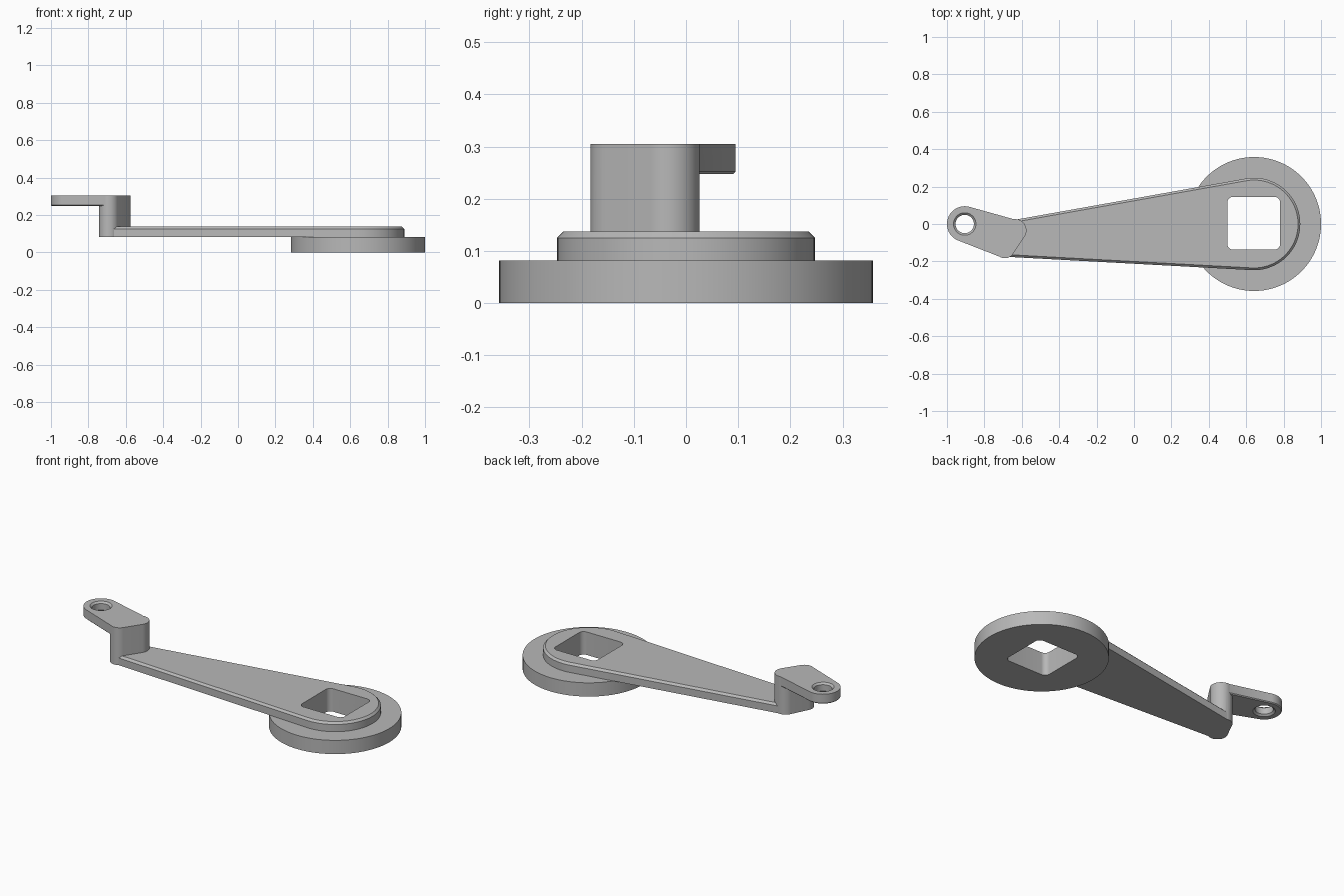
import bpy, bmesh, math
from mathutils import Vector
from mathutils.geometry import convex_hull_2d

if "Cube" in bpy.data.objects:
    bpy.data.objects.remove(bpy.data.objects["Cube"])

metal = bpy.data.materials.new("grey metal")
metal.diffuse_color = (0.48, 0.48, 0.48, 1)
metal.use_nodes = True
metal.node_tree.nodes["Principled BSDF"].inputs["Base Color"].default_value = metal.diffuse_color


def circle(x, y, r, n=96):
    return [Vector((x + r * math.cos(2 * math.pi * i / n),
                    y + r * math.sin(2 * math.pi * i / n))) for i in range(n)]


def hull(points):
    """Counter-clockwise convex outline around the points."""
    ring = [points[i] for i in convex_hull_2d(points)]
    area = sum(a.x * b.y - b.x * a.y for a, b in zip(ring, ring[1:] + ring[:1]))
    return ring if area > 0 else ring[::-1]


def inset(ring, d):
    """Move every side of a convex outline inward by d."""
    out = []
    for i, p in enumerate(ring):
        e1 = (p - ring[i - 1]).normalized()
        e2 = (ring[(i + 1) % len(ring)] - p).normalized()
        n1, n2 = Vector((-e1.y, e1.x)), Vector((-e2.y, e2.x))
        out.append(p + (n1 + n2) * d / (1 + n1.dot(n2)))
    return out


def prism(name, ring, levels):
    """Stack the outline at each (height, inset) level and cap both ends."""
    bm = bmesh.new()
    rows = [[bm.verts.new((p.x, p.y, z)) for p in inset(ring, d)] for z, d in levels]
    n = len(ring)
    for lo, hi in zip(rows, rows[1:]):
        for i in range(n):
            j = (i + 1) % n
            bm.faces.new((lo[i], lo[j], hi[j], hi[i]))
    bm.faces.new(rows[0][::-1])
    bm.faces.new(rows[-1])
    mesh = bpy.data.meshes.new(name)
    bm.to_mesh(mesh)
    bm.free()
    mesh.materials.append(metal)
    ob = bpy.data.objects.new(name, mesh)
    bpy.context.collection.objects.link(ob)
    return ob


def select(ob):
    bpy.ops.object.select_all(action='DESELECT')
    ob.select_set(True)
    bpy.context.view_layer.objects.active = ob


def combine(ob, other, operation, remove=True):
    mod = ob.modifiers.new(operation, 'BOOLEAN')
    mod.operation, mod.object, mod.solver = operation, other, 'EXACT'
    select(ob)
    bpy.ops.object.modifier_apply(modifier=mod.name)
    if remove:
        bpy.data.objects.remove(other)


HUB_X = 0.642
Z_HUB, Z_ARM, Z_TAB, Z_TOP = 0.082, 0.137, 0.247, 0.305

# Round base disc
disc = prism("base_disc", circle(HUB_X, 0, 0.358, 128), [(0, 0), (Z_HUB, 0)])

# Tapered arm with a chamfered top edge
arm = prism("crank_arm",
            hull(circle(HUB_X, 0, 0.247) + [Vector((-0.64, 0.022)), Vector((-0.67, -0.176))]),
            [(Z_HUB, 0), (Z_ARM - 0.012, 0), (Z_ARM, 0.012)])

# Rounded post rising from the narrow end
post = prism("post",
             hull(circle(-0.635, -0.034, 0.06, 64) + circle(-0.69, -0.13, 0.053, 64)),
             [(Z_HUB, 0), (Z_TOP, 0)])

# Raised tab with a rounded eye end
tab = prism("eye_tab",
            hull(circle(-0.905, 0, 0.095) + circle(-0.69, -0.13, 0.052, 64)
                 + [Vector((-0.637, 0.024))]),
            [(Z_TAB, 0.005), (Z_TAB + 0.005, 0), (Z_TOP, 0)])
combine(post, tab, 'UNION')
combine(arm, post, 'UNION')

# Eye hole, chamfered at both ends
eye = prism("eye_cutter", circle(-0.905, 0, 0.06, 64),
            [(Z_TAB - 0.01, 0), (Z_TAB, 0), (Z_TAB + 0.01, 0.011),
             (Z_TOP - 0.01, 0.011), (Z_TOP, 0), (Z_TOP + 0.01, 0)])
combine(arm, eye, 'DIFFERENCE')

# Rounded square socket through arm and disc
corners = [p for sx in (-1, 1) for sy in (-1, 1)
           for p in circle(0.64 + sx * 0.111, 0.004 + sy * 0.111, 0.03, 32)]
socket = prism("socket_cutter", hull(corners), [(-0.1, 0), (0.2, 0)])
combine(arm, socket, 'DIFFERENCE', remove=False)
combine(disc, socket, 'DIFFERENCE')

for ob in (arm, disc):
    select(ob)
    bpy.ops.object.shade_smooth_by_angle(angle=math.radians(25))
